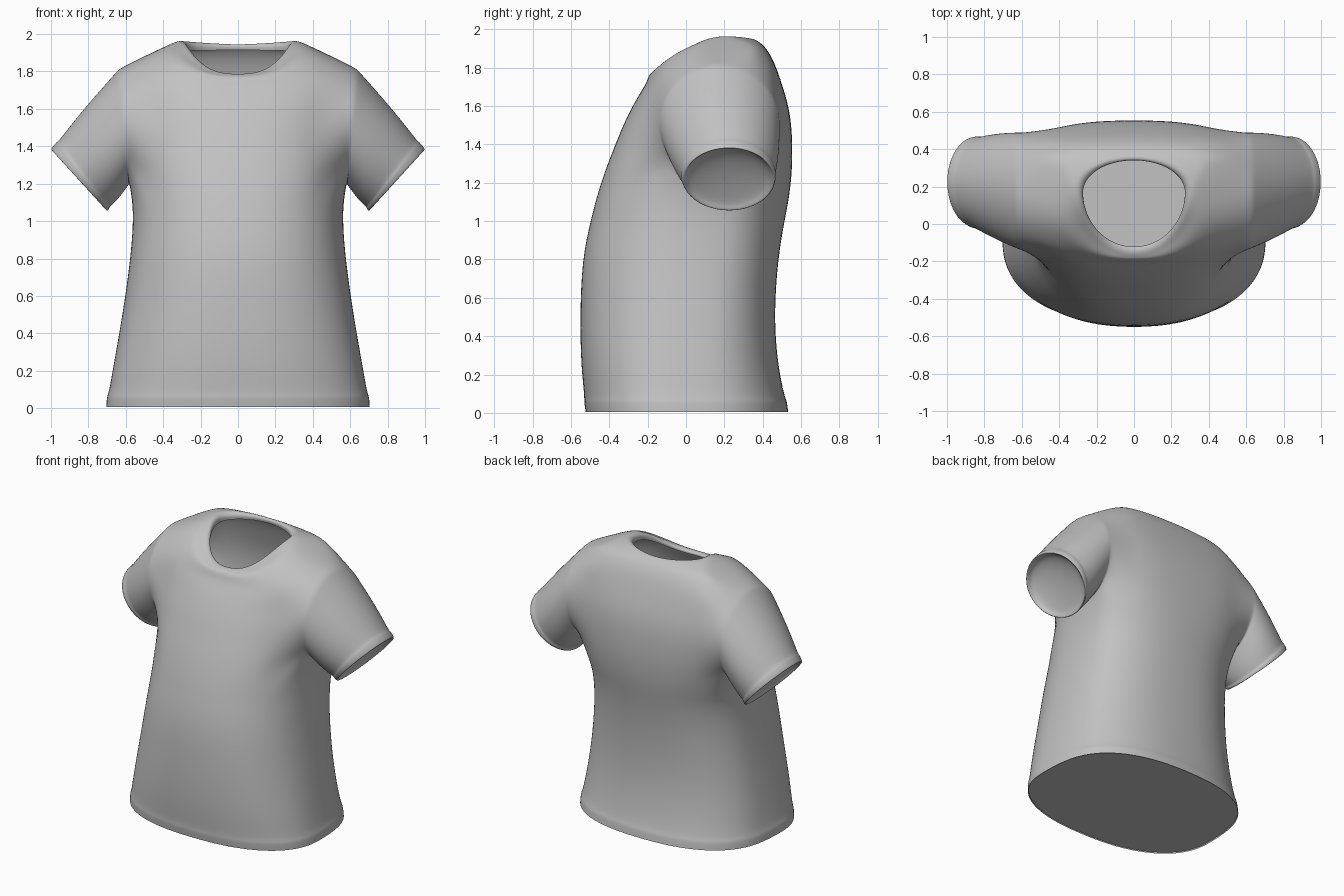
import bpy, bmesh, math
from mathutils import Vector

SEGMENTS = 32
CUBE = bpy.data.objects.get("Cube")
if CUBE:
    bpy.data.objects.remove(CUBE, do_unlink=True)

fabric = bpy.data.materials.new("grey fabric")
fabric.use_nodes = True
fabric.diffuse_color = (0.54, 0.54, 0.54, 1)
fabric.node_tree.nodes["Principled BSDF"].inputs["Base Color"].default_value = (0.54, 0.54, 0.54, 1)

# Torso rings: height, half width, front y, back y, y of the widest point
torso = [
    (.005, .708, -.525, .535, -.08), (.065, .705, -.535, .528, -.08),
    (.075, .695, -.53, .518, -.08), (.25, .665, -.55, .48, -.07),
    (.5, .62, -.555, .46, -.04), (.8, .577, -.545, .48, 0),
    (1, .563, -.5, .515, .05), (1.1, .567, -.475, .535, .08),
    (1.2, .577, -.445, .548, .11), (1.3, .583, -.41, .555, .14),
    (1.4, .59, -.37, .555, .17), (1.5, .6, -.33, .55, .19),
    (1.6, .61, -.28, .535, .2),
]
# Shoulder and collar rings: side, front and back heights, then as above
yoke = [
    (1.72, 1.66, 1.7, .625, -.245, .505, .2), (1.82, 1.715, 1.79, .61, -.21, .475, .2),
    (1.885, 1.745, 1.86, .5, -.2, .445, .2), (1.935, 1.765, 1.91, .39, -.19, .41, .2),
    (1.96, 1.775, 1.935, .335, -.18, .38, .19), (1.967, 1.79, 1.948, .3, -.15, .355, .19),
    (1.945, 1.782, 1.938, .272, -.12, .338, .17), (1.91, 1.765, 1.915, .275, -.125, .345, .17),
]


def power(value, exponent):
    return math.copysign(abs(value) ** exponent, value)


def ring_points(side_z, front_z, back_z, width, front, back, middle, count=SEGMENTS):
    """Closed cross-section with a round front and a back that squares off towards the shoulders."""
    collar = width < .35
    square = max(0, middle - .05)
    points = []
    for i in range(count):
        a = math.tau * i / count
        c, s = math.cos(a), math.sin(a)
        if s < 0:
            depth, end_z, roundness = middle - front, front_z, 2.35 + 2 * square
        else:
            depth, end_z, roundness = back - middle, back_z, 3 + 18 * square
        if collar:
            roundness = 2
        blend = abs(c) ** ((2.8 if s < 0 else 1.4) if collar else 2)
        points.append(Vector((width * power(c, 1 if collar else .85),
                              middle + depth * power(s, 2 / roundness),
                              end_z + (side_z - end_z) * blend)))
    return points


def add_object(name, bm, subdivide=0):
    mesh = bpy.data.meshes.new(name)
    bm.normal_update()
    bm.to_mesh(mesh)
    bm.free()
    mesh.materials.append(fabric)
    obj = bpy.data.objects.new(name, mesh)
    bpy.context.collection.objects.link(obj)
    if subdivide:
        modifier = obj.modifiers.new("smooth cloth", "SUBSURF")
        modifier.levels = modifier.render_levels = subdivide
    mesh.polygons.foreach_set("use_smooth", [True] * len(mesh.polygons))
    return obj


def bridge(bm, lower, upper):
    count = len(lower)
    for i in range(count):
        j = (i + 1) % count
        bm.faces.new((lower[i], lower[j], upper[j], upper[i]))


# Shirt body, with the faces at each armhole left out
bm = bmesh.new()
shapes = [(r[0],) * 3 + r[1:] for r in torso] + yoke
rings = [[bm.verts.new(p) for p in ring_points(*shape)] for shape in shapes]
FIRST, LAST, REACH = 8, 14, 3


def in_armhole(row, column):
    near_left = (column + REACH) % SEGMENTS < 2 * REACH
    near_right = (column + REACH - SEGMENTS // 2) % SEGMENTS < 2 * REACH
    return FIRST <= row < LAST and (near_left or near_right)


for row in range(len(rings) - 1):
    for i in range(SEGMENTS):
        if not in_armhole(row, i):
            j = (i + 1) % SEGMENTS
            bm.faces.new((rings[row][i], rings[row][j], rings[row + 1][j], rings[row + 1][i]))


def armhole_loop(side):
    """Boundary of one armhole, from the lower front corner to the back and up."""
    def vert(row, step):
        column = step if side > 0 else SEGMENTS // 2 - step
        return rings[row][column % SEGMENTS]
    loop = [vert(FIRST, k) for k in range(-REACH, REACH)]
    loop += [vert(r, REACH) for r in range(FIRST, LAST)]
    loop += [vert(LAST, k) for k in range(REACH, -REACH, -1)]
    loop += [vert(r, -REACH) for r in range(LAST, FIRST, -1)]
    return loop


# Sleeves: how far along to the cuff, and how wide; the last steps line the cuff
sleeve_steps = [(.03, 1.01), (.25, 1.025), (.5, 1.035), (.75, 1.02), (.89, 1),
                (.905, 1.025), (.98, 1.025), (1, 1), (.98, .95), (.92, .88),
                (.87, .6), (.84, .25)]
shoulder, cuff = Vector((.605, .175, 1.51)), Vector((.852, .225, 1.217))
shoulder_up, cuff_up = Vector((.025, 0, .31)), Vector((.15, 0, .163))
SHOULDER_DEPTH, CUFF_DEPTH = .315, .238

for side in (1, -1):
    loop = armhole_loop(side)
    angles = [math.radians(225) + math.tau * i / len(loop) for i in range(len(loop))]

    def sleeve_point(t, scale, angle):
        up = shoulder_up.lerp(cuff_up, t) * math.sin(angle)
        out = Vector((0, SHOULDER_DEPTH + (CUFF_DEPTH - SHOULDER_DEPTH) * t, 0)) * math.cos(angle)
        p = shoulder.lerp(cuff, t) + (up + out) * scale
        p.x *= side
        return p

    for v, angle in zip(loop, angles):
        v.co = sleeve_point(0, 1, angle)
    previous = loop
    for t, scale in sleeve_steps:
        ring = [bm.verts.new(sleeve_point(t, scale, a)) for a in angles]
        bridge(bm, previous, ring)
        previous = ring
    bm.faces.new(previous)

# Ease the cloth around the armholes
holes = set(armhole_loop(1) + armhole_loop(-1))
loose = [v for row in rings[FIRST - 2:LAST + 2] for v in row
         if abs(v.co.x) > .3 and v not in holes and v.link_faces]
bmesh.ops.smooth_vert(bm, verts=loose, factor=.2, use_axis_x=True, use_axis_y=True, use_axis_z=True)
bmesh.ops.delete(bm, geom=[v for v in bm.verts if not v.link_faces], context="VERTS")
bmesh.ops.recalc_face_normals(bm, faces=bm.faces)
add_object("shirt_body", bm, 2)

# Flat panel closing the hem
bm = bmesh.new()
hem = ring_points(.012, .012, .012, .7, -.519, .529, -.08, 96)
bm.faces.new([bm.verts.new(p) for p in hem])
add_object("hem_panel", bm)
